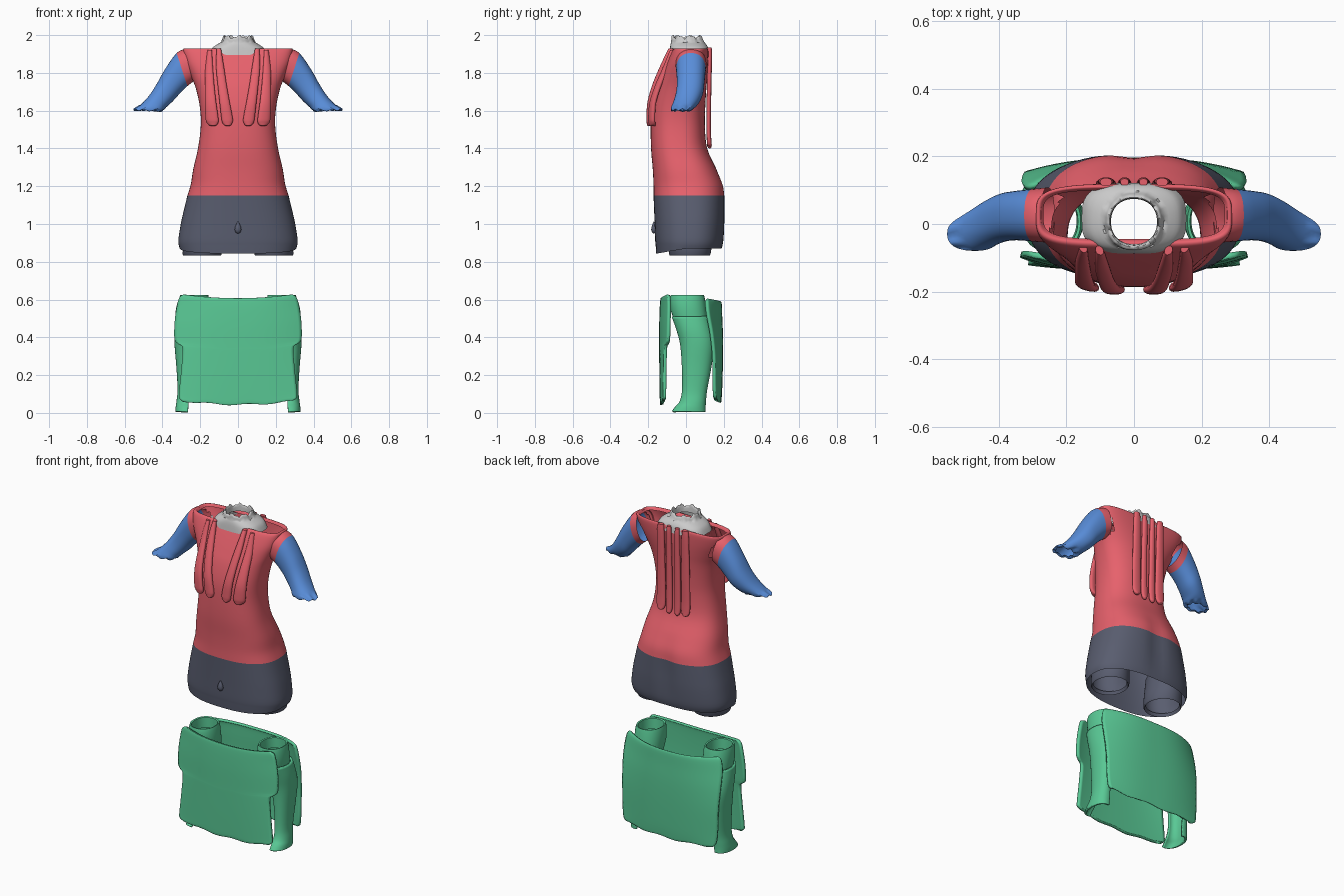
import bpy, bmesh, math
from mathutils import Vector

COLORS = {"red": (0.80, 0.12, 0.15, 1), "dark": (0.10, 0.11, 0.16, 1),
          "blue": (0.10, 0.27, 0.70, 1), "green": (0.10, 0.58, 0.30, 1)}
MATS = {}
for key, col in COLORS.items():
    MATS[key] = bpy.data.materials.new(key)
    MATS[key].diffuse_color = col


def smooth_rows(rows, steps):
    """Catmull-Rom interpolation of rows of numbers."""
    out, n = [], len(rows)
    for i in range(n - 1):
        p0, p1, p2, p3 = rows[max(i - 1, 0)], rows[i], rows[i + 1], rows[min(i + 2, n - 1)]
        for s in range(steps):
            t = s / steps
            out.append([0.5 * (2 * b + (c - a) * t + (2 * a - 5 * b + 4 * c - d) * t * t
                               + (3 * b - a - 3 * c + d) * t ** 3)
                        for a, b, c, d in zip(p0, p1, p2, p3)])
    out.append(list(rows[-1]))
    return out


def skin(name, grid, color=None, closed=False, caps=False, mirror=False, thick=0, skip=None):
    """Join rows of points into a smooth surface."""
    bm = bmesh.new()
    vs = [[bm.verts.new(p) for p in row] for row in grid]
    m = len(grid[0])
    for a, b in zip(vs, vs[1:]):
        for j in range(m if closed else m - 1):
            k = (j + 1) % m
            quad = (a[j], a[k], b[k], b[j])
            mid = sum((v.co for v in quad), Vector()) / 4
            if not (skip and skip(mid)):
                bm.faces.new(quad)
    if caps:
        bm.faces.new(vs[0])
        bm.faces.new(vs[-1])
    bmesh.ops.recalc_face_normals(bm, faces=bm.faces)
    me = bpy.data.meshes.new(name)
    bm.to_mesh(me)
    bm.free()
    ob = bpy.data.objects.new(name, me)
    bpy.context.collection.objects.link(ob)
    if color:
        me.materials.append(MATS[color])
    if thick:
        mod = ob.modifiers.new("thickness", 'SOLIDIFY')
        mod.thickness, mod.offset = thick, 0
    if mirror:
        ob.modifiers.new("mirror", 'MIRROR')
    bpy.ops.object.select_all(action='DESELECT')
    ob.select_set(True)
    bpy.context.view_layer.objects.active = ob
    bpy.ops.object.shade_smooth_by_angle(angle=math.radians(50))
    return ob


def ring(c, u, v, n=2, seg=48, a0=0, a1=360):
    """Superellipse (or an arc of one) around c with half axes u and v."""
    c, u, v = Vector(c), Vector(u), Vector(v)
    full = a1 - a0 == 360
    pts = []
    for i in range(seg if full else seg + 1):
        a = math.radians(a0 + (a1 - a0) * i / seg)
        co, si = math.cos(a), math.sin(a)
        pts.append(c + u * math.copysign(abs(co) ** (2 / n), co)
                   + v * math.copysign(abs(si) ** (2 / n), si))
    return pts


def body_ring(z, hw, yf, yb, n=2.4, cx=0, **kw):
    return ring((cx, (yf + yb) / 2, z), (hw, 0, 0), (0, (yb - yf) / 2, 0), n, **kw)


def body_grid(rows, steps=4):
    grid = [body_ring(*r, seg=72) for r in smooth_rows(rows, steps)]
    for row in grid:                       # cleft at the seat
        for p in row:
            if p.y > 0.05 and 0.85 < p.z < 1.3:
                p.y -= 0.014 * math.exp(-(p.x / 0.05) ** 2) * math.sin((p.z - 0.85) / 0.45 * math.pi)
    return grid


# Torso: z, half width, front y, back y, squareness
def armhole(p):
    return abs(p.x) > 0.2 and ((p.y - 0.025) / 0.065) ** 2 + ((p.z - 1.84) / 0.07) ** 2 < 1


skin("torso", body_grid([
    (1.15, 0.268, -0.172, 0.207, 2.5), (1.21, 0.25, -0.172, 0.197, 2.5),
    (1.29, 0.237, -0.176, 0.162, 2.5), (1.40, 0.212, -0.185, 0.112, 2.5),
    (1.52, 0.197, -0.187, 0.100, 2.5), (1.62, 0.202, -0.182, 0.102, 2.5),
    (1.72, 0.224, -0.160, 0.108, 2.5), (1.79, 0.252, -0.133, 0.114, 2.7),
    (1.86, 0.280, -0.102, 0.118, 3.2), (1.92, 0.290, -0.072, 0.118, 3.8),
    (1.93, 0.280, -0.055, 0.108, 4), (1.915, 0.268, -0.045, 0.10, 4)]),
    "red", closed=True, skip=armhole)

# Hip section of the skirt, with hem dipping at the front
hips = body_grid([
    (0.87, 0.308, -0.158, 0.190, 2.5), (0.91, 0.316, -0.163, 0.200, 2.5),
    (1.00, 0.303, -0.166, 0.206, 2.5), (1.08, 0.285, -0.169, 0.207, 2.5),
    (1.15, 0.268, -0.172, 0.207, 2.5)])
for p in hips[0] + hips[1]:
    if p.y < 0:
        p.z += 0.17 * p.y
skin("hip_skirt", hips, "dark", closed=True)
skin("thigh_cuff", [body_ring(z, w, yf, yb, 2, 0.19) for z, w, yf, yb in (
    (1.02, 0.085, -0.09, 0.15), (0.90, 0.098, -0.095, 0.14), (0.84, 0.104, -0.09, 0.13),
    (0.832, 0.098, -0.085, 0.125), (0.85, 0.09, -0.075, 0.115))],
    "dark", closed=True, mirror=True)

# Small drop-shaped fastener
skin("drop_fastener", [body_ring(0.98 + dz, r, -0.17 - r * .8, -0.17 + r * .8, 2, seg=16)
     for dz, r in ((-.03, .004), (-.024, .013), (-.01, .018), (.005, .015), (.02, .009), (.032, .002))],
     "dark", closed=True, caps=True)

# Sleeves: upper edge x z, lower edge x z, front y, back y
sleeve_rows = smooth_rows([
    (0.275, 1.928, 0.235, 1.755, -0.055, 0.108), (0.325, 1.905, 0.268, 1.730, -0.052, 0.104),
    (0.386, 1.82, 0.307, 1.692, -0.048, 0.098), (0.43, 1.742, 0.345, 1.650, -0.052, 0.090),
    (0.472, 1.678, 0.378, 1.620, -0.065, 0.070), (0.515, 1.632, 0.395, 1.603, -0.078, 0.045),
    (0.553, 1.606, 0.412, 1.598, -0.078, 0.020), (0.535, 1.604, 0.425, 1.604, -0.065, 0.010)], 4)
sleeve = [ring(((a + c) / 2, (f + k) / 2, (b + d) / 2), ((a - c) / 2, 0, (b - d) / 2),
               (0, (k - f) / 2, 0), 2.3, 40) for a, b, c, d, f, k in sleeve_rows]
for row in sleeve[-8:]:                    # ragged cuff
    for i, p in enumerate(row):
        p.z += 0.005 * math.sin(i * 1.25)
skin("sleeve_root", sleeve[:5], "red", closed=True, mirror=True)
skin("sleeve", sleeve[4:], "blue", closed=True, mirror=True)

# Collar with an uneven rim
collar = [body_ring(*r) for r in smooth_rows([
    (1.895, 0.155, -0.088, 0.122, 3), (1.93, 0.138, -0.085, 0.118, 2.7),
    (1.95, 0.112, -0.082, 0.108, 2.4), (1.965, 0.088, -0.078, 0.095, 2.2),
    (1.985, 0.080, -0.076, 0.086, 2.2), (1.988, 0.070, -0.064, 0.076, 2.2),
    (1.95, 0.068, -0.060, 0.074, 2.2)], 3)]
for row in collar[9:17]:
    for i, p in enumerate(row):
        p.z += 0.007 * math.sin(i * 0.9) + 0.005 * math.sin(i * 2.1)
skin("collar", collar, closed=True)


# Hanging tongues: x, y, z, half width
def tongue(name, rows, depth):
    rows = smooth_rows(rows, 5)
    grid = [ring((x, y, z), (w, 0.25 * w * (x > 0.1 and y < 0), 0),
                 (0, depth * min(1, w / 0.014), 0), 2.2, 20)
            for x, y, z, w in rows]
    skin(name, grid, "red", closed=True, caps=True, mirror=True)


tongue("front_outer_tongue", [
    (0.150, -0.070, 1.92, 0.012), (0.153, -0.105, 1.83, 0.020), (0.150, -0.148, 1.73, 0.025),
    (0.145, -0.176, 1.64, 0.030), (0.138, -0.182, 1.56, 0.034), (0.135, -0.180, 1.535, 0.030),
    (0.133, -0.178, 1.522, 0.018), (0.133, -0.177, 1.518, 0.003)], 0.016)
tongue("front_inner_tongue", [
    (0.102, -0.078, 1.93, 0.012), (0.095, -0.125, 1.83, 0.021), (0.083, -0.166, 1.73, 0.024),
    (0.070, -0.190, 1.64, 0.027), (0.058, -0.194, 1.56, 0.030), (0.056, -0.193, 1.535, 0.026),
    (0.055, -0.192, 1.522, 0.016), (0.055, -0.191, 1.518, 0.003)], 0.015)
for label, x, w, end in (("outer", 0.083, 0.029, 1.41), ("inner", 0.028, 0.020, 1.40)):
    tongue("back_%s_tongue" % label, [
        (x, 0.124, 1.935, w * 0.6), (x, 0.126, 1.88, w * 0.8), (x, 0.122, 1.70, w * 0.9),
        (x, 0.120, 1.52, w), (x, 0.122, end + 0.04, w), (x, 0.124, end + 0.015, w * 0.8),
        (x, 0.125, end + 0.004, w * 0.45), (x, 0.125, end, 0.003)], 0.012)


# Lower skirt panels: z, half width, y at centre, y shift at the edges
def panel(name, rows, sag):
    us = [i / 20 - 1 for i in range(41)]
    z0, z1 = rows[0][0], rows[-1][0]
    grid = [[Vector((u * w, y + bend * abs(u) ** 2.6,
                     z - sag * (1 - u * u) + 0.004 * math.sin(u * 9) * (z1 - z) / (z1 - z0)))
             for u in us] for z, w, y, bend in smooth_rows(rows, 4)]
    skin(name, grid, "green", thick=0.016)


panel("front_panel", [
    (0.066, 0.285, -0.128, 0.012), (0.075, 0.308, -0.130, 0.015), (0.10, 0.312, -0.131, 0.018),
    (0.22, 0.300, -0.133, 0.022), (0.34, 0.292, -0.134, 0.026), (0.365, 0.315, -0.134, 0.034),
    (0.39, 0.334, -0.134, 0.042), (0.48, 0.333, -0.134, 0.045), (0.56, 0.322, -0.132, 0.045),
    (0.61, 0.308, -0.129, 0.040), (0.625, 0.285, -0.126, 0.034)], 0.020)
panel("back_panel", [
    (0.075, 0.285, 0.178, -0.022), (0.085, 0.308, 0.180, -0.028), (0.15, 0.318, 0.184, -0.036),
    (0.30, 0.322, 0.188, -0.042), (0.42, 0.328, 0.188, -0.055), (0.52, 0.328, 0.184, -0.070),
    (0.585, 0.315, 0.182, -0.075), (0.60, 0.295, 0.178, -0.070)], 0.014)

# Legs: full cuff at the top, outer shell running down to the foot
skin("leg_cuff", [body_ring(z, w, yf, yb, 2.2, 0.232) for z, w, yf, yb in (
    (0.48, 0.078, -0.06, 0.115), (0.54, 0.083, -0.08, 0.108), (0.605, 0.080, -0.085, 0.10),
    (0.625, 0.074, -0.08, 0.095), (0.622, 0.066, -0.07, 0.085), (0.56, 0.062, -0.065, 0.085))],
    "green", closed=True, mirror=True)
skin("leg_shell", [body_ring(z, w, yf, yb, 2.2, cx, a0=-100, a1=100, seg=28)
     for z, cx, w, yf, yb in smooth_rows([
         (0.51, 0.245, 0.075, -0.070, 0.115), (0.44, 0.255, 0.075, -0.045, 0.132),
         (0.36, 0.262, 0.068, -0.025, 0.144), (0.24, 0.270, 0.050, -0.016, 0.128),
         (0.12, 0.272, 0.042, -0.015, 0.106), (0.06, 0.272, 0.048, -0.028, 0.100),
         (0.03, 0.274, 0.050, -0.052, 0.098), (0.006, 0.275, 0.050, -0.070, 0.098)], 4)],
     "green", mirror=True, thick=0.012)
